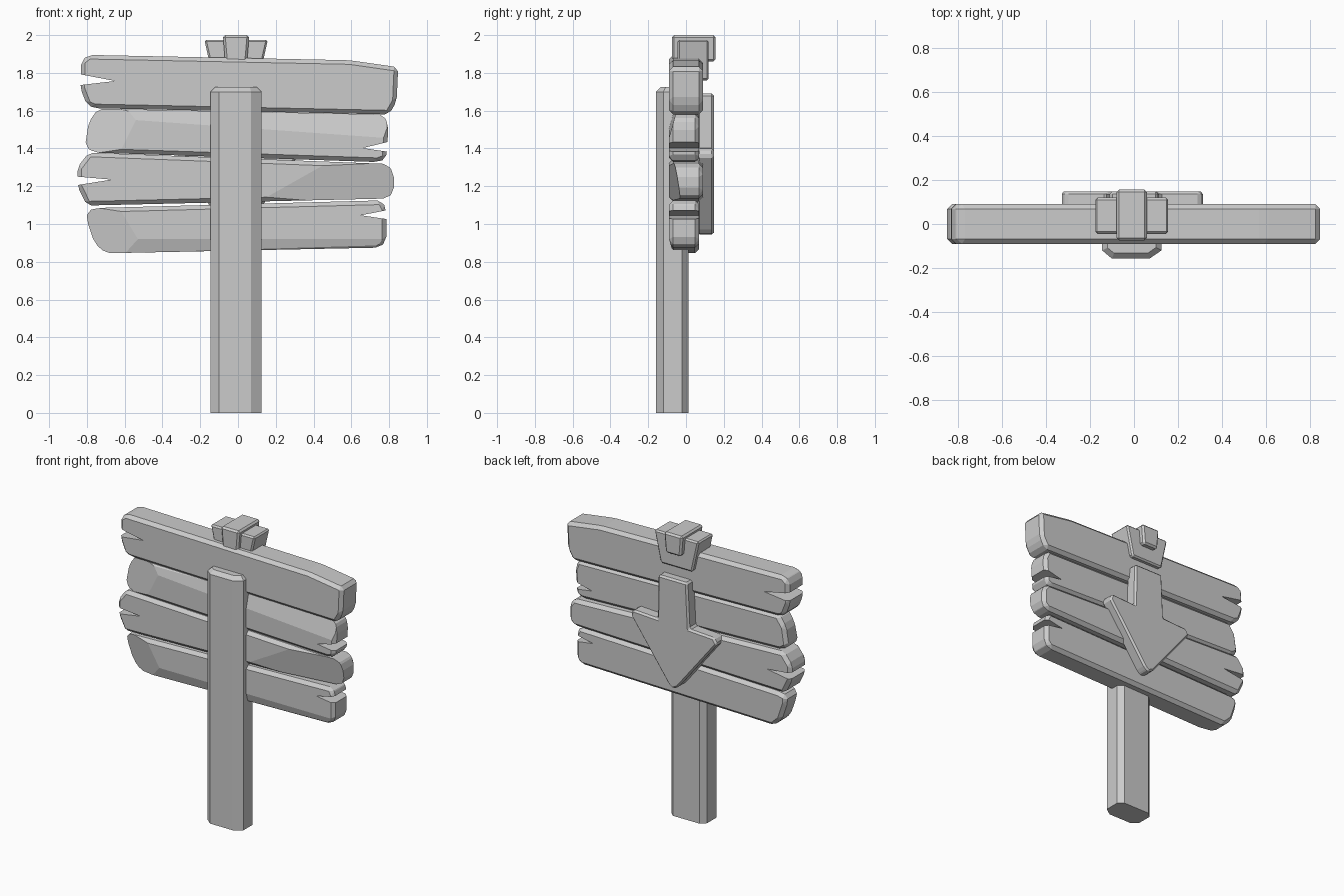
import bpy
import bmesh
from mathutils import Vector

if "Cube" in bpy.data.objects:
    bpy.data.objects.remove(bpy.data.objects["Cube"])

# One flat grey for the whole sign
GREY = (0.6, 0.6, 0.6, 1)
grey = bpy.data.materials.new("plain grey")
grey.use_nodes = True
grey.diffuse_color = GREY
grey.node_tree.nodes["Principled BSDF"].inputs["Base Color"].default_value = GREY


def add_object(name, bm):
    bmesh.ops.recalc_face_normals(bm, faces=bm.faces[:])
    mesh = bpy.data.meshes.new(name)
    bm.to_mesh(mesh)
    bm.free()
    mesh.materials.append(grey)
    obj = bpy.data.objects.new(name, mesh)
    bpy.context.collection.objects.link(obj)
    return obj


def prism(points, extrude):
    """Extrude a closed outline along a vector."""
    bm = bmesh.new()
    face = bm.faces.new([bm.verts.new(p) for p in points])
    grown = bmesh.ops.extrude_face_region(bm, geom=[face], use_keep_orig=True)
    moved = [g for g in grown["geom"] if isinstance(g, bmesh.types.BMVert)]
    bmesh.ops.translate(bm, verts=moved, vec=extrude)
    bmesh.ops.recalc_face_normals(bm, faces=bm.faces[:])
    return bm


def slab(outline, front, back, bevel):
    """Chamfered board from an x, z outline."""
    bm = prism([(x, front, z) for x, z in outline], (0, back - front, 0))
    bmesh.ops.bevel(bm, geom=bm.edges[:], offset=bevel, segments=1,
                    affect='EDGES', clamp_overlap=True)
    return bm


def chop(bm, point, normal):
    """Hew off everything beyond a plane and cap the cut."""
    cut = bmesh.ops.bisect_plane(bm, geom=bm.verts[:] + bm.edges[:] + bm.faces[:],
                                 plane_co=Vector(point), plane_no=Vector(normal),
                                 clear_outer=True)
    edges = [g for g in cut["geom_cut"] if isinstance(g, bmesh.types.BMEdge)]
    bmesh.ops.holes_fill(bm, edges=edges)


def split(obj, outline):
    """Cut a wedge-shaped crack through a board."""
    cutter = add_object("crack_cutter", prism([(x, -0.3, z) for x, z in outline], (0, 0.6, 0)))
    cutter.hide_render = True
    mod = obj.modifiers.new("crack", 'BOOLEAN')
    mod.operation = 'DIFFERENCE'
    mod.solver = 'EXACT'
    mod.object = cutter
    bpy.context.view_layer.objects.active = obj
    bpy.ops.object.modifier_apply(modifier=mod.name)
    bpy.data.objects.remove(cutter)


# Four rough boards: outline, back depth, crack wedge, hewn facets
boards = {
    "top_board": (
        [(-0.79, 1.895), (-0.83, 1.865), (-0.835, 1.72), (-0.80, 1.63), (-0.76, 1.613),
         (0.80, 1.58), (0.84, 1.65), (0.848, 1.83), (0.59, 1.867)],
        0.09, [(-0.65, 1.757), (-0.9, 1.805), (-0.9, 1.728)],
        []),
    "upper_board": (
        [(-0.74, 1.61), (-0.79, 1.54), (-0.81, 1.41), (-0.76, 1.378), (0.74, 1.328),
         (0.785, 1.345), (0.797, 1.52), (0.77, 1.58)],
        0.07, [(0.66, 1.402), (0.9, 1.46), (0.9, 1.367)],
        [((-0.54, -0.09, 1.55), (0.02, -1, 0.28)),
         ((-0.54, -0.09, 1.55), (-0.2, -1, 0.1))]),
    "lower_board": (
        [(-0.79, 1.378), (-0.85, 1.30), (-0.85, 1.20), (-0.80, 1.098), (-0.70, 1.10),
         (0.79, 1.135), (0.825, 1.17), (0.825, 1.27), (0.79, 1.318)],
        0.09, [(-0.67, 1.235), (-0.9, 1.255), (-0.9, 1.198)],
        [((0.13, -0.09, 1.13), (0.09, -1, -0.16))]),
    "bottom_board": (
        [(-0.74, 1.085), (-0.80, 1.07), (-0.80, 1.02), (-0.76, 0.90), (-0.70, 0.845),
         (0.75, 0.875), (0.785, 0.91), (0.785, 1.08), (0.76, 1.125)],
        0.07, [(0.65, 1.046), (0.9, 1.095), (0.9, 1.01)],
        [((-0.53, -0.09, 0.92), (-0.2, -1, -0.12)),
         ((-0.53, -0.09, 0.92), (0, -1, -0.3))]),
}
for name, (outline, back, crack, facets) in boards.items():
    bm = slab(outline, -0.09, back, 0.022)
    for point, normal in facets:
        chop(bm, point, normal)
    split(add_object(name, bm), crack)

# Post: eight-sided beam with a chamfered, slightly uneven top
section = [(-0.145, -0.12), (-0.10, -0.158), (0.07, -0.158), (0.125, -0.12),
           (0.125, -0.02), (0.09, 0.012), (-0.11, 0.012), (-0.145, -0.02)]
bm = prism([(x, y, 0) for x, y in section], (0, 0, 1.725))
rim = [e for e in bm.edges if all(v.co.z > 1 for v in e.verts)]
bmesh.ops.bevel(bm, geom=rim, offset=0.025, segments=1, affect='EDGES')
add_object("post", bm)

# Down-pointing arrow on the back
arrow = [(-0.11, 1.69), (0.11, 1.69), (0.115, 1.39), (0.30, 1.40), (0.318, 1.36),
         (0.03, 0.96), (0, 0.94), (-0.04, 0.96), (-0.335, 1.33), (-0.31, 1.37),
         (-0.125, 1.38)]
add_object("back_arrow", slab(arrow, 0.06, 0.148, 0.012))

# Stepped wedge clasp over the top edge
clasp = [(-0.178, 1.975), (0.158, 1.975), (0.11, 1.76), (-0.13, 1.76)]
add_object("clasp_wide", slab(clasp, -0.045, 0.12, 0.01))
clasp = [(-0.08, 2.0), (0.06, 2.0), (0.048, 1.86), (-0.068, 1.86)]
add_object("clasp_center", slab(clasp, -0.075, 0.157, 0.012))
